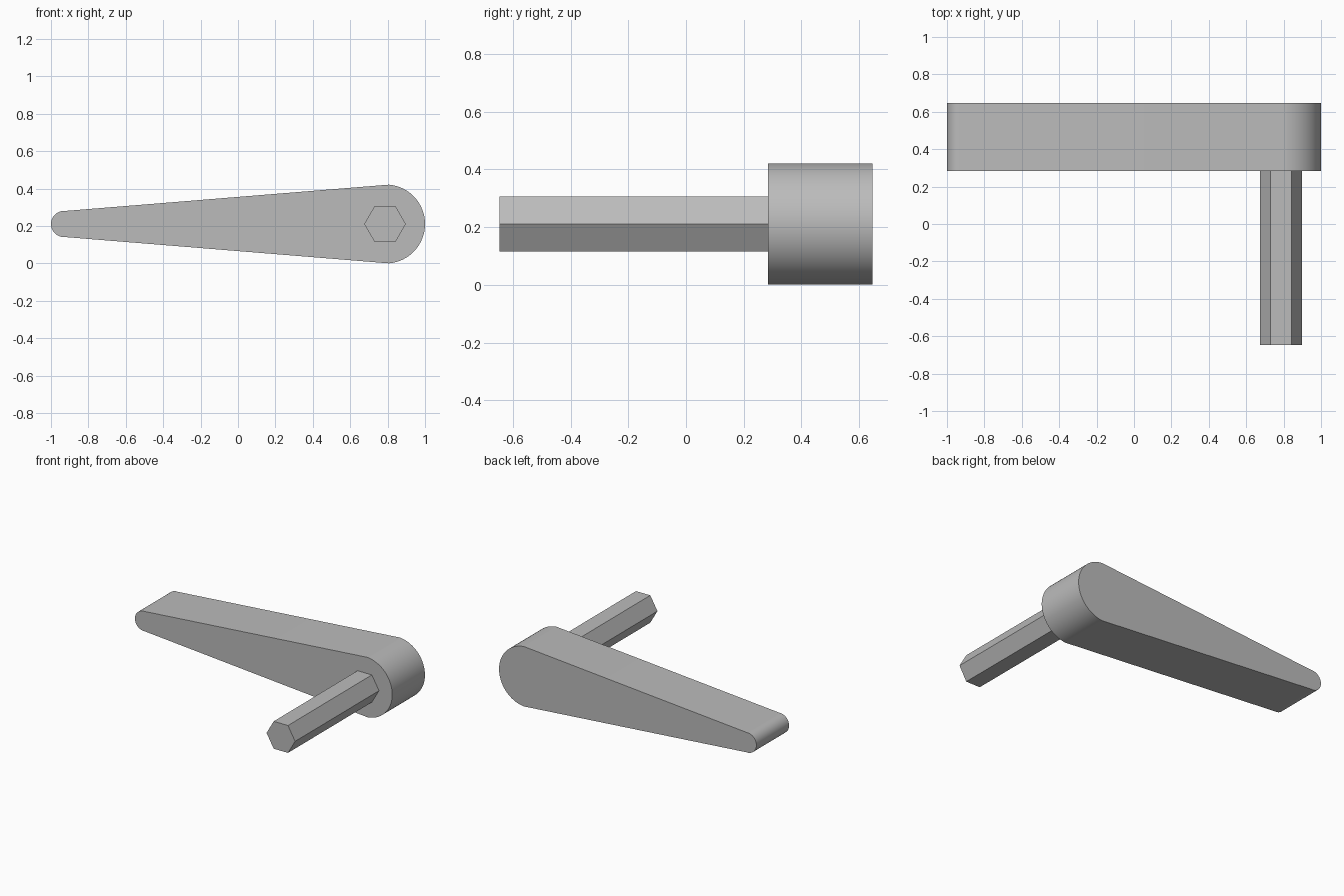
import bpy, bmesh
from math import asin, cos, pi, sin, radians

cube = bpy.data.objects.get("Cube")
if cube:
    bpy.data.objects.remove(cube, do_unlink=True)

grey = bpy.data.materials.new("plain grey")
grey.use_nodes = True
COLOUR = (0.5, 0.5, 0.5, 1)
grey.diffuse_color = COLOUR
grey.node_tree.nodes["Principled BSDF"].inputs["Base Color"].default_value = COLOUR

AXIS_Z = 0.211


def arc(x, radius, start, end, steps):
    """Points of an arc in the xz plane, centred on the shared axis height."""
    angles = [start + (end - start) * i / steps for i in range(steps + 1)]
    return [(x + radius * cos(a), AXIS_Z + radius * sin(a)) for a in angles]


def extrude_profile(name, profile, y_front, y_back):
    """Extrude an xz outline from y_front to y_back as a closed solid."""
    bm = bmesh.new()
    face = bm.faces.new([bm.verts.new((x, y_front, z)) for x, z in profile])
    result = bmesh.ops.extrude_face_region(bm, geom=[face])
    moved = [v for v in result["geom"] if isinstance(v, bmesh.types.BMVert)]
    bmesh.ops.translate(bm, verts=moved, vec=(0, y_back - y_front, 0))
    bmesh.ops.recalc_face_normals(bm, faces=bm.faces)
    mesh = bpy.data.meshes.new(name)
    bm.to_mesh(mesh)
    bm.free()
    mesh.materials.append(grey)
    obj = bpy.data.objects.new(name, mesh)
    bpy.context.collection.objects.link(obj)
    return obj


# Tapered handle: two round ends joined by their common tangents
big_x, big_r = 0.789, AXIS_Z
tip_x, tip_r = -0.93, 0.07
tangent = pi / 2 - asin((big_r - tip_r) / (big_x - tip_x))
outline = (arc(big_x, big_r, -tangent, tangent, 48)
           + arc(tip_x, tip_r, tangent, 2 * pi - tangent, 32))
handle = extrude_profile("handle", outline, 0.284, 0.647)
bpy.context.view_layer.objects.active = handle
handle.select_set(True)
bpy.ops.object.shade_smooth_by_angle(angle=radians(30))

# Six-sided shaft, standing out from the front of the round end
hexagon = arc(0.786, 0.111, 0, 2 * pi, 6)[:-1]
extrude_profile("hex_shaft", hexagon, -0.647, 0.284)
